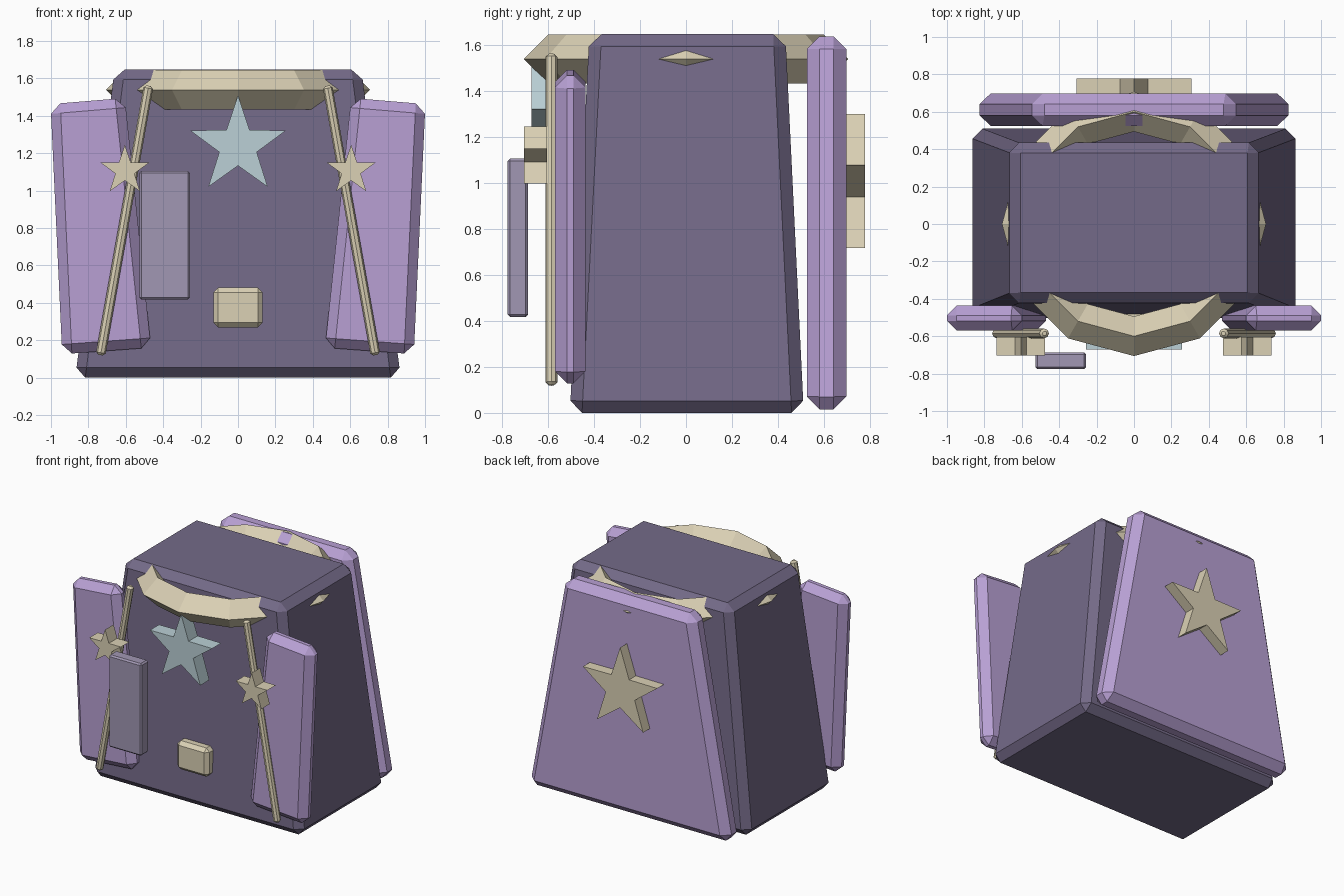
import bpy, bmesh, math
from mathutils import Vector

cube = bpy.data.objects.get("Cube")
if cube:
    bpy.data.objects.remove(cube, do_unlink=True)


def material(name, rgb):
    """Flat material from 8-bit display values, converted to linear."""
    col = [((c / 255 + 0.055) / 1.055) ** 2.4 for c in rgb] + [1.0]
    mat = bpy.data.materials.new(name)
    mat.use_nodes = True
    mat.diffuse_color = col
    mat.node_tree.nodes["Principled BSDF"].inputs["Base Color"].default_value = col
    return mat


dusk = material("dusk purple", (116, 106, 136))
lilac = material("lilac", (184, 160, 212))
cream = material("cream", (219, 209, 181))
ice = material("ice blue", (187, 208, 214))
mauve = material("grey mauve", (161, 151, 179))


def loft(name, ring_a, ring_b, mat, bevel=0.0):
    """Solid between two matching rings of points, with chamfered edges."""
    bm = bmesh.new()
    a = [bm.verts.new(p) for p in ring_a]
    b = [bm.verts.new(p) for p in ring_b]
    bm.faces.new(a)
    bm.faces.new(b)
    for i in range(len(a)):
        j = (i + 1) % len(a)
        bm.faces.new((a[i], a[j], b[j], b[i]))
    if bevel:
        bmesh.ops.bevel(bm, geom=bm.edges[:], offset=bevel, segments=1,
                        affect='EDGES', profile=0.5)
    bmesh.ops.recalc_face_normals(bm, faces=bm.faces[:])
    mesh = bpy.data.meshes.new(name)
    bm.to_mesh(mesh)
    bm.free()
    mesh.materials.append(mat)
    obj = bpy.data.objects.new(name, mesh)
    bpy.context.collection.objects.link(obj)
    return obj


def plate(name, outline, y0, y1, mat, bevel=0.0):
    """Front-facing outline in x and z, extruded from y0 to y1."""
    return loft(name, [(x, y0, z) for x, z in outline],
                [(x, y1, z) for x, z in outline], mat, bevel)


def box(name, x0, x1, z0, z1, y0, y1, mat, bevel):
    return plate(name, [(x0, z0), (x1, z0), (x1, z1), (x0, z1)], y0, y1, mat, bevel)


def star(name, cx, cz, radius, y0, y1, mat):
    pts = []
    for i in range(10):
        r = radius * (1 if i % 2 == 0 else 0.39)
        t = math.pi / 2 + i * math.pi / 5
        pts.append((cx + r * math.cos(t), cz + r * math.sin(t)))
    return plate(name, pts, y0, y1, mat)


def rect(hx, y0, y1, z):
    return [(-hx, y0, z), (hx, y0, z), (hx, y1, z), (-hx, y1, z)]


def rod(name, start, end, radius, mat):
    """Eight-sided rod with chamfered ends."""
    a, b = Vector(start), Vector(end)
    turn = (b - a).to_track_quat('Z', 'Y')
    ring = [turn @ Vector((radius * math.cos(i * math.pi / 4),
                           radius * math.sin(i * math.pi / 4), 0)) for i in range(8)]
    obj = loft(name, [a + v for v in ring], [b + v for v in ring], mat)
    bm = bmesh.new()
    bm.from_mesh(obj.data)
    rims = [e for e in bm.edges if any(len(f.verts) == 8 for f in e.link_faces)]
    bmesh.ops.bevel(bm, geom=rims, offset=radius * 0.5, segments=1,
                    affect='EDGES', profile=0.5)
    bm.to_mesh(obj.data)
    bm.free()
    return obj


# Tapered torso
loft("torso", rect(0.87, -0.505, 0.512, 0), rect(0.66, -0.42, 0.432, 1.646), dusk, 0.053)

# Collar ring, partly sunk into the torso
bpy.ops.mesh.primitive_torus_add(major_segments=12, minor_segments=4,
                                 major_radius=0.6, minor_radius=0.106,
                                 location=(0, 0, 1.538))
collar = bpy.context.object
collar.name = "collar"
collar.data.materials.append(cream)

# Cape at the back with its star
plate("back_cape", [(-0.835, 0.015), (0.835, 0.015), (0.535, 1.637), (-0.535, 1.637)],
      0.525, 0.697, lilac, 0.056)
star("back_star", 0, 0.977, 0.323, 0.68, 0.777, cream)

# Front cape panels, staffs and staff stars on both sides
for side, s in (("left", 1), ("right", -1)):
    panel = [(0.94, 0.125), (0.465, 0.16), (0.605, 1.495), (1.002, 1.462)]
    plate(side + "_cape_panel", [(s * x, z) for x, z in panel],
          -0.57, -0.437, lilac, 0.052)
    rod(side + "_staff", (s * 0.735, -0.585, 0.12), (s * 0.478, -0.585, 1.56), 0.026, cream)
    star(side + "_staff_star", s * 0.605, 1.107, 0.137, -0.704, -0.604, cream)

# Chest star, buckle and hanging tablet
star("chest_star", 0, 1.238, 0.27, -0.672, -0.565, ice)
box("buckle", -0.132, 0.132, 0.268, 0.482, -0.55, -0.45, cream, 0.026)
box("tablet", -0.527, -0.257, 0.417, 1.105, -0.776, -0.686, mauve, 0.011)
